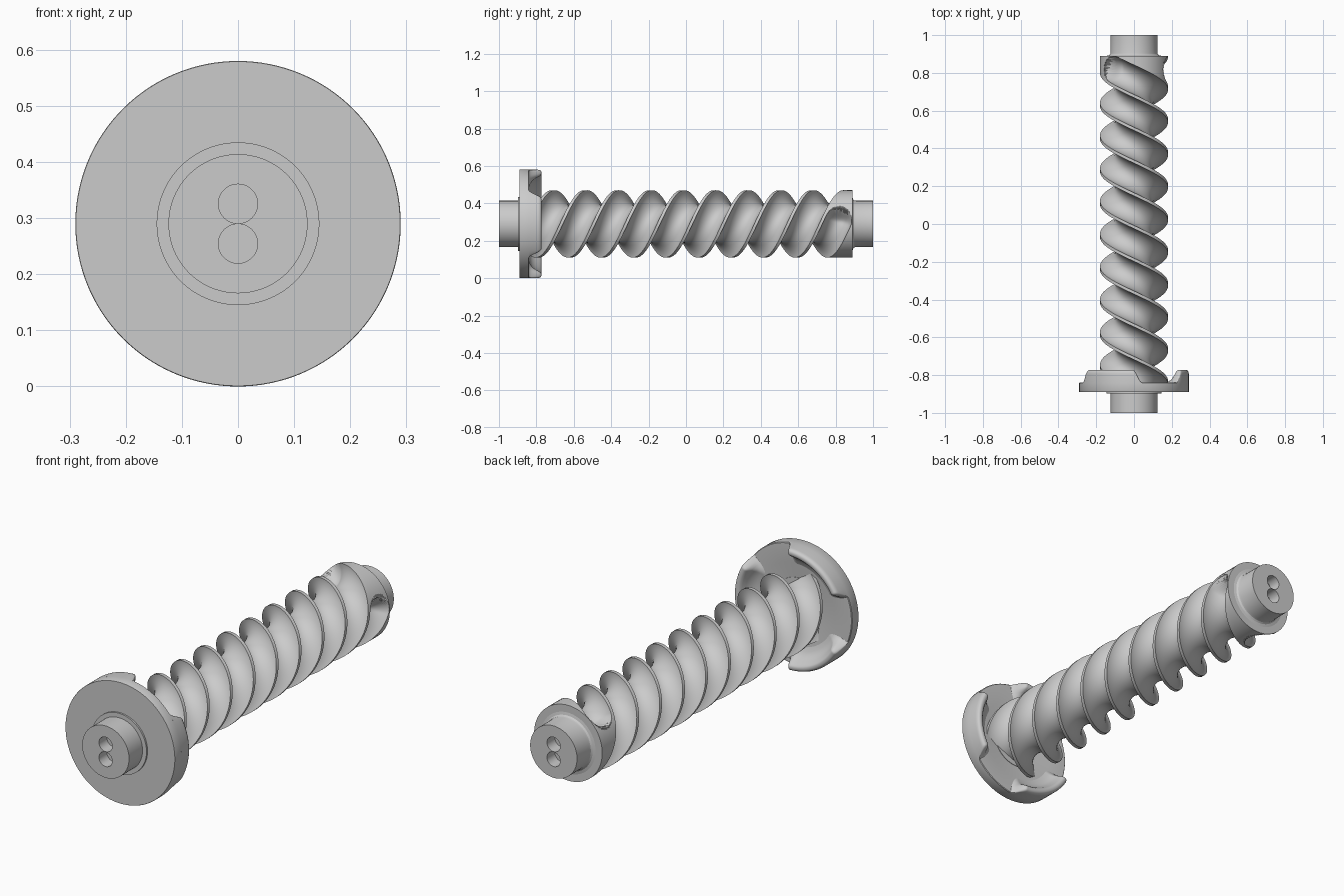
import bpy, bmesh, math
from mathutils import Matrix, Vector

old = bpy.data.objects.get("Cube")
if old:
    bpy.data.objects.remove(old, do_unlink=True)

AXIS_Z = 0.29          # height of the shaft axis
LEAD = 0.52            # helix lead
STARTS = 3
CREST, ROOT = 0.18, 0.097

steel = bpy.data.materials.new("grey_steel")
steel.use_nodes = True
GREY = (0.6, 0.6, 0.6, 1)
steel.diffuse_color = GREY
steel.node_tree.nodes["Principled BSDF"].inputs["Base Color"].default_value = GREY


def polar(r, a, y):
    return Vector((r * math.cos(a), y, AXIS_Z + r * math.sin(a)))


def activate(obj):
    bpy.ops.object.select_all(action='DESELECT')
    obj.select_set(True)
    bpy.context.view_layer.objects.active = obj


def finish(bm, name, angle=30):
    bmesh.ops.recalc_face_normals(bm, faces=bm.faces)
    mesh = bpy.data.meshes.new(name)
    bm.to_mesh(mesh)
    bm.free()
    obj = bpy.data.objects.new(name, mesh)
    bpy.context.collection.objects.link(obj)
    mesh.materials.append(steel)
    activate(obj)
    bpy.ops.object.shade_smooth_by_angle(angle=math.radians(angle))
    return obj


def loft(bm, rings):
    """Skin a list of closed point rings and cap both ends."""
    rows = [[bm.verts.new(p) for p in ring] for ring in rings]
    n = len(rows[0])
    for a, b in zip(rows, rows[1:]):
        for i in range(n):
            j = (i + 1) % n
            bm.faces.new((a[i], a[j], b[j], b[i]))
    bm.faces.new(rows[0])
    bm.faces.new(rows[-1])


def turned(name, profile, segments=96):
    """Turn a (radius, y) profile about the shaft axis."""
    bm = bmesh.new()
    loft(bm, [[polar(r, math.tau * i / segments, y) for i in range(segments)]
              for r, y in profile])
    return finish(bm, name)


# Screw body: three round-bottomed helical grooves with round ends at a collar
GROOVE = 0.45                                    # half width, in crest spacings
SLOPE_SIN = LEAD / math.hypot(LEAD, math.tau * CREST)
SLOPE_COS = math.sqrt(1 - SLOPE_SIN ** 2)
ARC = math.tau * CREST / STARTS                  # crest spacing round the rim
HALF_WIDTH = GROOVE * ARC * SLOPE_SIN
GROOVE_END = 0.815


def screw_radius(u, y):
    along = (y - GROOVE_END) / SLOPE_SIN + SLOPE_COS * ARC * u
    e = max(0.0, along / HALF_WIDTH)
    inside = max(0.0, 1 - (u / GROOVE) ** 2 - e * e)
    return CREST - (CREST - ROOT) * inside ** (0.5 + 0.4 * min(1, e))


COLS = 36
# Columns crowd towards the groove edges, rows towards the groove ends
columns = [GROOVE * math.sin(math.pi * (i / (COLS - 2) - 0.5)) for i in range(COLS - 1)]
columns.append(0.5)
BODY_ROWS, END_ROWS = 230, 200
stations = [-0.86 + 1.59 * k / BODY_ROWS for k in range(BODY_ROWS)]
stations += [0.73 + 0.16 * k / END_ROWS for k in range(END_ROWS + 1)]
bm = bmesh.new()
rings = []
for y in stations:
    turn = (y - 0.547) / LEAD
    rings.append([polar(screw_radius(u, y), math.tau * ((s + 0.5 + u) / STARTS + turn), y)
                  for s in range(STARTS) for u in columns])
loft(bm, rings)
finish(bm, "screw_body", 55)

# Flange disc with a slightly dished back
turned("flange_disc", [(0.145, -0.89), (0.289, -0.89), (0.29, -0.888),
                       (0.29, -0.842), (0.287, -0.839), (0.2, -0.839),
                       (0.13, -0.852)], 128)
turned("front_shoulder", [(0.145, -0.898), (0.145, -0.87)])

# Three raised rim lugs with sloping ends and a hollow inner flank
LUG = [(0.19, 0), (0.214, 0.006), (0.233, 0.019), (0.246, 0.038), (0.255, 0.055),
       (0.262, 0.063), (0.268, 0.066), (0.278, 0.066), (0.285, 0.062),
       (0.289, 0.054), (0.29, 0.045), (0.29, 0)]
HALF, SLOPE, STEPS = math.radians(39), math.radians(10), 78
for n in range(3):
    rings = []
    for k in range(STEPS + 1):
        d = -HALF + 2 * HALF * k / STEPS
        s = min(1, (HALF - abs(d)) / SLOPE)
        s = 0.02 + 0.98 * s * s * (3 - 2 * s)
        rings.append([polar(r, d + n * math.tau / 3, -0.842 + h * s + 0.003 * (h > 0) * s)
                      for r, h in LUG])
    bm = bmesh.new()
    loft(bm, rings)
    finish(bm, "rim_lug_%d" % (n + 1), 45)


# Shaft ends, each with two drilled centre holes
def drilled_shaft(name, profile, y_face):
    shaft = turned(name, profile)
    for side in (-1, 1):
        bm = bmesh.new()
        place = Matrix.Translation((0, y_face, AXIS_Z + side * 0.0355))
        bmesh.ops.create_cone(bm, cap_ends=True, segments=40, radius1=0.035,
                              radius2=0.035, depth=0.12,
                              matrix=place @ Matrix.Rotation(math.pi / 2, 4, 'X'))
        cutter = finish(bm, "hole_cutter")
        cutter.hide_render = True
        cut = shaft.modifiers.new("hole", 'BOOLEAN')
        cut.operation = 'DIFFERENCE'
        cut.solver = 'EXACT'
        cut.object = cutter
        activate(shaft)
        bpy.ops.object.modifier_apply(modifier=cut.name)
        bpy.data.objects.remove(cutter, do_unlink=True)
    activate(shaft)
    bpy.ops.object.shade_smooth_by_angle(angle=math.radians(30))


drilled_shaft("front_shaft", [(0.124, -1), (0.124, -0.85)], -1)
drilled_shaft("back_shaft", [(0.145, 0.88), (0.145, 0.89), (0.132, 0.893),
                             (0.126, 0.899), (0.124, 0.908), (0.124, 1)], 1)
